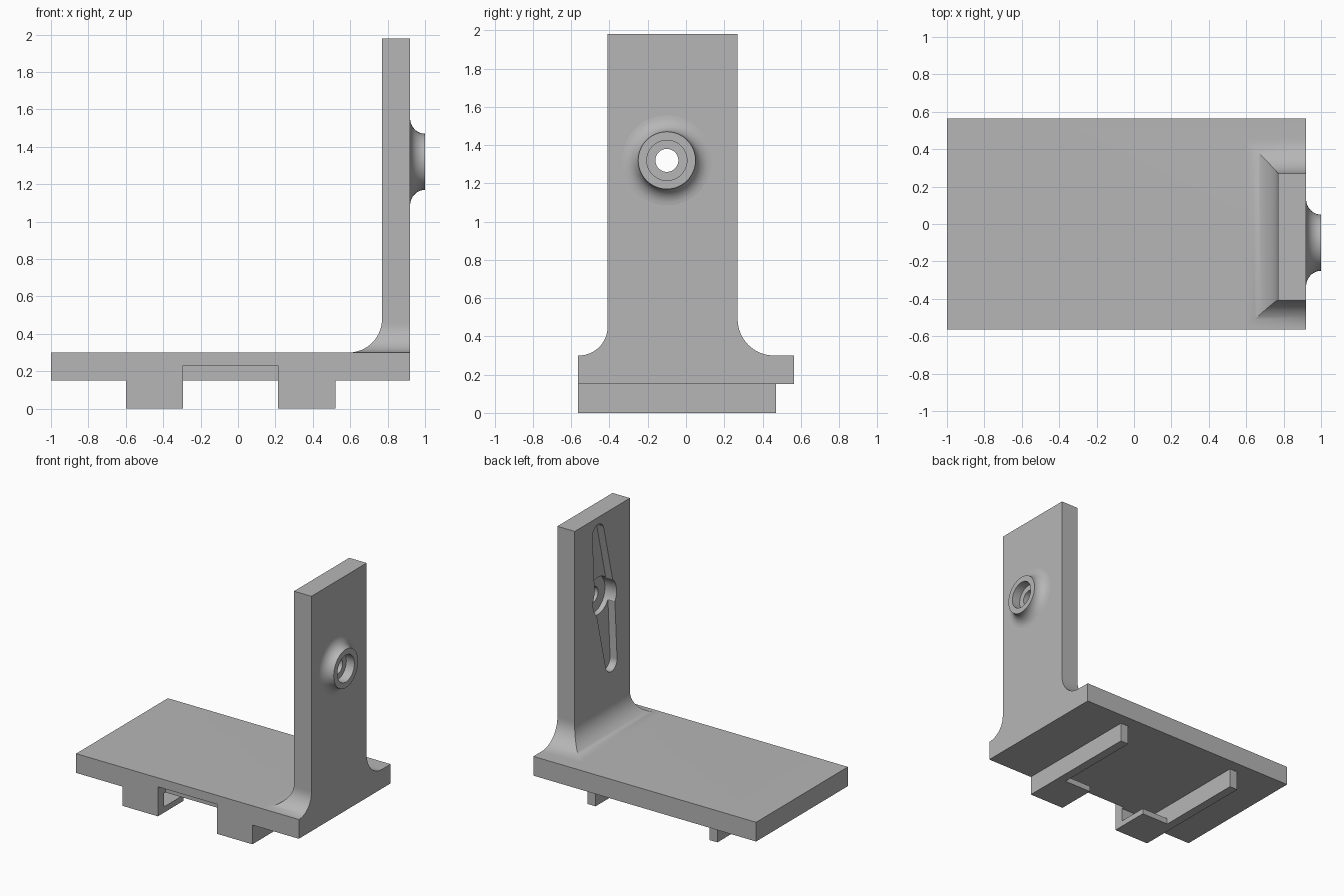
import bpy, bmesh
from math import sin, cos, acos, pi, sqrt

if "Cube" in bpy.data.objects:
    bpy.data.objects.remove(bpy.data.objects["Cube"], do_unlink=True)
bpy.context.view_layer.update()

GREY = (0.47, 0.47, 0.47, 1)
grey = bpy.data.materials.new("plain grey")
grey.use_nodes = True
grey.diffuse_color = GREY
grey.node_tree.nodes["Principled BSDF"].inputs["Base Color"].default_value = GREY


def loft(name, rings, closed=False, merge_x=None):
    """Solid skinned through rings; merge_x joins the flat faces at that x."""
    bm = bmesh.new()
    loops = [[bm.verts.new(p) for p in ring] for ring in rings]
    n = len(loops[0])
    if closed:
        loops.append(loops[0])
    else:
        bm.faces.new(loops[0][::-1])
        bm.faces.new(loops[-1])
    for a, b in zip(loops, loops[1:]):
        for i in range(n):
            j = (i + 1) % n
            bm.faces.new((a[i], a[j], b[j], b[i]))
    if merge_x is not None:
        flat = [f for f in bm.faces if all(abs(v.co.x - merge_x) < 1e-4 for v in f.verts)]
        bmesh.ops.dissolve_faces(bm, faces=flat)
    bmesh.ops.recalc_face_normals(bm, faces=bm.faces[:])
    mesh = bpy.data.meshes.new(name)
    bm.to_mesh(mesh)
    bm.free()
    mesh.materials.append(grey)
    ob = bpy.data.objects.new(name, mesh)
    bpy.context.scene.collection.objects.link(ob)
    return ob


def rect(x0, x1, y0, y1, z):
    return [(x0, y0, z), (x1, y0, z), (x1, y1, z), (x0, y1, z)]


def box(name, x0, x1, y0, y1, z0, z1):
    return loft(name, [rect(x0, x1, y0, y1, z) for z in (z0, z1)])


def carve(ob, cutters):
    """Subtract the cutters, then remove them."""
    for cutter in cutters:
        mod = ob.modifiers.new("cut", "BOOLEAN")
        mod.operation = "DIFFERENCE"
        mod.solver = "EXACT"
        mod.object = cutter
        bpy.context.view_layer.update()
        bpy.context.view_layer.objects.active = ob
        bpy.ops.object.modifier_apply(modifier=mod.name)
    for cutter in cutters:
        bpy.data.objects.remove(cutter, do_unlink=True)
    bpy.context.view_layer.update()


HUB_Y, HUB_Z = -0.10, 1.32


def circle(x, r, n=48):
    return [(x, HUB_Y + r * cos(2 * pi * i / n), HUB_Z + r * sin(2 * pi * i / n))
            for i in range(n)]


# Base plate rising into the upright, with mitred fillets on three sides
FACE, BACK, TOP = 0.92, 0.565, 0.30
R_IN, R_FRONT, R_BACK = 0.18, 0.15, 0.19
STEPS = 16


def flare(h, r):
    return r - sqrt(r * r - (r - h) ** 2) if h < r else 0.0


def section(h):
    return rect(0.77 - flare(h, R_IN), FACE, -0.41 - flare(h, R_FRONT),
                0.27 + flare(h, R_BACK), TOP + h)


heights = [R_BACK * (1 - cos(pi / 2 * i / STEPS)) for i in range(STEPS + 1)]
heights += [R_BACK + 0.01, 1.98 - TOP]
plate = [rect(-1, FACE, -BACK, BACK, z) for z in (0.15, TOP)]
bracket = loft("angle_bracket", plate + [section(h) for h in heights], merge_x=FACE)

# Two-armed tapered pocket on the inner face
ROOT, TIP, REACH, TILT = 0.12, 0.07, 0.54, pi / 2 - 0.15
phi = acos((ROOT - TIP) / REACH)
outline = []
for turn in (TILT, TILT + pi):
    for i in range(17):
        a = turn - phi + 2 * phi * i / 16
        outline.append((REACH * cos(turn) + TIP * cos(a), REACH * sin(turn) + TIP * sin(a)))
    for i in range(5):
        a = turn + phi + (pi - 2 * phi) * i / 4
        outline.append((ROOT * cos(a), ROOT * sin(a)))
arms = loft("arm_pocket", [[(x, HUB_Y + u, HUB_Z + v) for u, v in outline]
                           for x in (0.70, 0.83)])

# Hub pocket stepping down to the through hole, and notch in the front edge
hub = loft("hub_bore", [circle(x, r) for x, r in
                        ((0.70, 0.145), (0.87, 0.145), (0.87, 0.06), (1.1, 0.06))])
MID, INNER, WALL, OUTER = -0.04, 0.255, 0.49, 0.56
notch = box("front_notch", MID - INNER, MID + INNER, -0.70, -0.47, 0.10, 0.23)
carve(bracket, [arms, hub, notch])

# Flared boss with a counterbore; its rim sinks into the upright
profile = [(0.91, 0.06), (0.91, 0.30)]
for i in range(11):
    a = pi / 2 * (1 - i / 10)
    profile.append((1 - 0.08 * sin(a), 0.235 - 0.085 * cos(a)))
profile += [(1.0, 0.105), (0.93, 0.105), (0.93, 0.06)]
boss = loft("boss", [circle(x, r) for x, r in profile], closed=True)

# Mirrored clip rails: outer wall, front wall and a short lower lip
parts = [bracket, boss]
for side, label in ((1, "left_rail"), (-1, "right_rail")):
    def block(name, a, b, y0, y1, z0, z1):
        x0, x1 = sorted((MID + side * a, MID + side * b))
        return box(name, x0, x1, y0, y1, z0, z1)
    rail = block(label, INNER, OUTER, -BACK, 0.47, 0, 0.15)
    slot = block("slot", 0.1, WALL, -0.49, 0.6, 0.045, 0.2)
    opening = block("opening", 0.1, WALL, -0.25, 0.6, -0.1, 0.2)
    carve(rail, [slot, opening])
    parts.append(rail)

# Smooth fillets and bores, crisp edges elsewhere
for ob in parts:
    ob.data.shade_smooth()
    ob.data.set_sharp_from_angle(angle=0.5)
